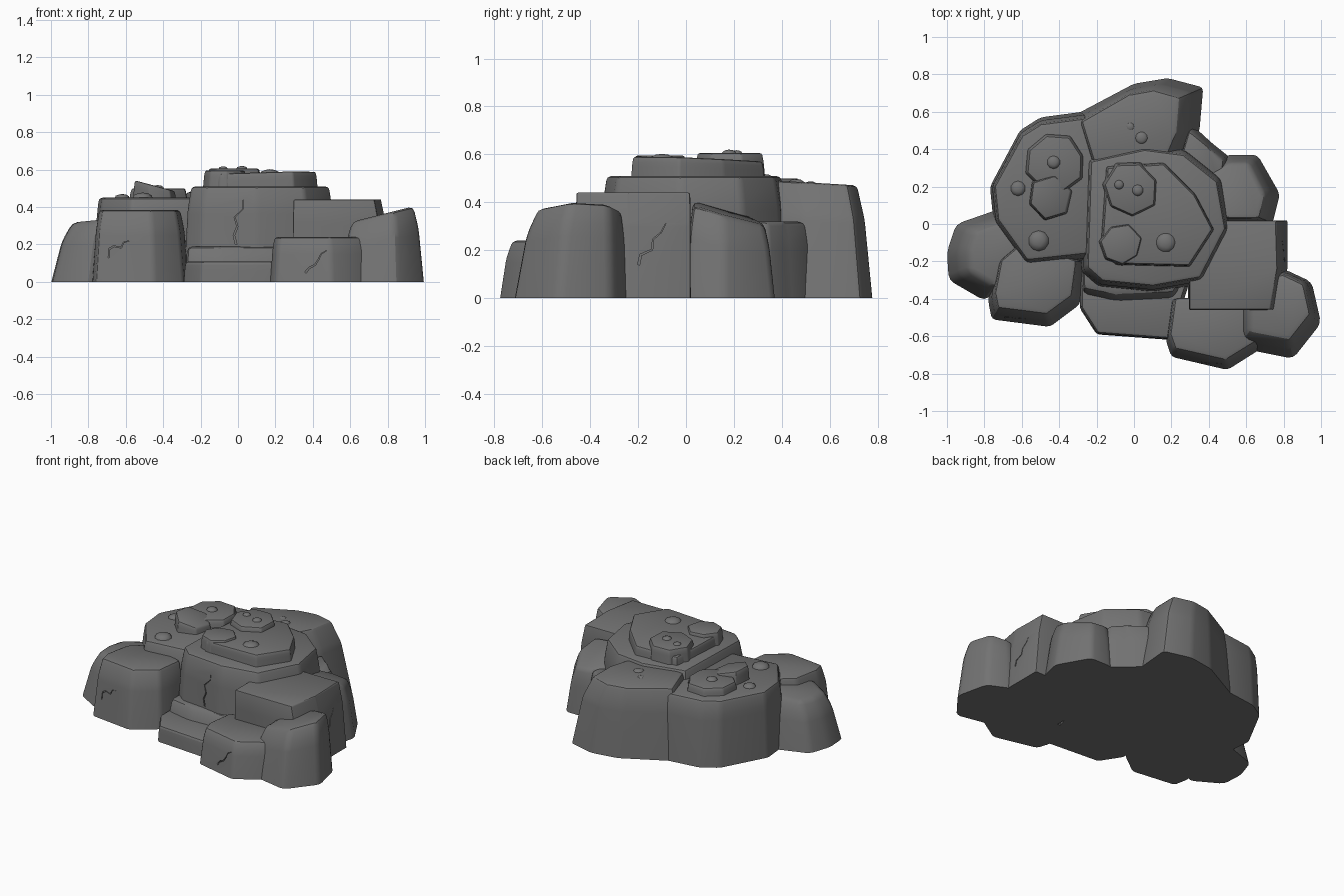
import bpy
import bmesh
import math
import random
from mathutils import Vector, Matrix

random.seed(4)

cube = bpy.data.objects.get("Cube")
if cube:
    bpy.data.objects.remove(cube, do_unlink=True)

# One plain stone colour
stone = bpy.data.materials.new("grey stone")
stone.use_nodes = True
grey = (0.17, 0.17, 0.17, 1)
stone.diffuse_color = grey
shader = stone.node_tree.nodes["Principled BSDF"]
shader.inputs["Base Color"].default_value = grey
shader.inputs["Roughness"].default_value = 0.9


def finish(name, bm):
    bmesh.ops.recalc_face_normals(bm, faces=bm.faces[:])
    mesh = bpy.data.meshes.new(name)
    bm.to_mesh(mesh)
    bm.free()
    mesh.materials.append(stone)
    obj = bpy.data.objects.new(name, mesh)
    bpy.context.collection.objects.link(obj)
    return obj


def make_active(obj):
    bpy.ops.object.select_all(action="DESELECT")
    obj.select_set(True)
    bpy.context.view_layer.objects.active = obj


def rock(name, outline, height, taper=(0.85, 0.85), shift=(0, 0), bottom=0.0,
         soft=0.02, tilt=(0, 0), shoulder=0.7):
    """Loft an outline up to a smaller top, with a shoulder and worn edges."""
    base = [Vector((x, y, 0)) for x, y in outline]
    middle = sum(base, Vector()) / len(base)
    bm = bmesh.new()
    rings = []
    for rise, part in ((0, 0), (shoulder, 0.5), (1, 1)):
        ring = []
        for point in base:
            arm = point - middle
            x = point.x + (arm.x * (taper[0] - 1) + shift[0]) * part
            y = point.y + (arm.y * (taper[1] - 1) + shift[1]) * part
            lean = (x - middle.x) * tilt[0] + (y - middle.y) * tilt[1]
            ring.append(bm.verts.new((x, y, bottom + (height - bottom + lean) * rise)))
        rings.append(ring)
    count = len(base)
    for low, high in zip(rings, rings[1:]):
        for i in range(count):
            j = (i + 1) % count
            bm.faces.new((low[i], low[j], high[j], high[i]))
    bm.faces.new(rings[0][::-1])
    bm.faces.new(rings[-1])
    floor = set(rings[0])
    worn = [e for e in bm.edges if not (e.verts[0] in floor and e.verts[1] in floor)]
    bmesh.ops.bevel(bm, geom=worn, offset=soft, segments=2, profile=0.5,
                    affect="EDGES", clamp_overlap=True)
    return finish(name, bm)


def slab(name, x, y, radius, bottom, top, sides=7, tilt=(0, 0)):
    """Flat irregular stone lying on a terrace."""
    outline = []
    for i in range(sides):
        a = math.tau * i / sides + 0.3
        r = radius * random.uniform(0.93, 1.07)
        outline.append((x + r * math.cos(a), y + r * math.sin(a)))
    return rock(name, outline, top, (0.9, 0.9), (0, 0), bottom, 0.008, tilt)


def pebble(name, x, y, z, radius):
    bm = bmesh.new()
    bmesh.ops.create_icosphere(
        bm, subdivisions=2, radius=radius,
        matrix=Matrix.Translation((x, y, z)) @ Matrix.Diagonal((1, 1, 0.5, 1)))
    return finish(name, bm)


def crack(target, start, along, out, steps=5, width=0.004):
    """Carve a jagged groove into a wall."""
    along, out = Vector(along), Vector(out).normalized()
    side = along.cross(out).normalized()
    bm = bmesh.new()
    rings = []
    for i in range(steps + 1):
        jag = random.uniform(-0.025, 0.025)
        p = Vector(start) + along * i / steps + side * jag
        w = width * (1.2 - i / steps)
        corners = (p + side * w + out * 0.06, p - side * w + out * 0.06,
                   p - side * w - out * 0.025, p + side * w - out * 0.025)
        rings.append([bm.verts.new(c) for c in corners])
    for low, high in zip(rings, rings[1:]):
        for i in range(4):
            j = (i + 1) % 4
            bm.faces.new((low[i], low[j], high[j], high[i]))
    bm.faces.new(rings[0])
    bm.faces.new(rings[-1])
    cutter = finish("crack_cutter", bm)
    mod = target.modifiers.new("crack", "BOOLEAN")
    mod.operation = "DIFFERENCE"
    mod.solver = "EXACT"
    mod.object = cutter
    # Bake the cut so the cutter can go
    make_active(target)
    bpy.ops.object.modifier_apply(modifier=mod.name)
    bpy.data.objects.remove(cutter, do_unlink=True)


# Terraces
core = rock("central_terrace", [(-.29, -.26), (-.2, -.34), (.1, -.37), (.38, -.32), (.53, -.03),
            (.48, .25), (.28, .41), (.05, .44), (-.27, .37)], .51, (.9, .9), shoulder=.75)
left = rock("left_terrace", [(-.77, .2), (-.61, .5), (-.5, .57), (-.2, .61), (-.12, .3),
            (-.22, -.2), (-.58, -.24), (-.75, 0)], .45, (.92, .9), shoulder=.75)
back = rock("back_peak", [(-.34, .57), (0, .75), (.18, .78), (.37, .73), (.35, .5),
            (.25, .28), (-.25, .3)], .48, (.74, .8), (-.05, -.02), tilt=(0, -.06))

# Boulders around the foot
side = rock("right_block", [(.29, -.46), (.78, -.46), (.82, -.24), (.82, .02), (.29, .02)],
            .44, (.88, .99), (-.03, 0), soft=.008)
corner = rock("right_front_boulder", [(.55, -.66), (.85, -.72), (1, -.53), (.95, -.31),
              (.8, -.24), (.55, -.3)], .365, (.74, .74), (0, .03), soft=.03, tilt=(.25, 0))
front = rock("front_right_boulder", [(.17, -.62), (.2, -.71), (.5, -.78), (.69, -.66),
             (.65, -.4), (.2, -.4)], .24, (.9, .88), (0, .03))
step = rock("front_step", [(-.29, -.45), (-.2, -.59), (.2, -.62), (.3, -.3), (-.29, -.25)],
            .11, (.95, .95))
front_left = rock("front_left_boulder", [(-.78, -.41), (-.76, -.51), (-.45, -.55), (-.29, -.43),
                  (-.26, -.2), (-.6, -.08), (-.74, -.2)], .385, (.84, .82), (0, .03))
rocks = [core, left, back, side, corner, front, step, front_left]
rocks.append(rock("central_foot", [(-.28, -.4), (-.1, -.45), (.22, -.43), (.3, -.2), (-.28, -.2)],
                  .19, (.97, .65), (0, .03), soft=.03, shoulder=.5))
rocks.append(rock("left_boulder", [(-1, -.15), (-.99, -.3), (-.8, -.41), (-.58, -.25),
                  (-.62, .05), (-.72, .08), (-.95, 0)], .325, (.72, .72), (.06, 0),
                  soft=.03, tilt=(.1, 0)))
rocks.append(rock("right_back_boulder", [(.4, 0), (.74, 0), (.78, .16), (.66, .37),
                  (.5, .37), (.38, .3)], .345, (.7, .8), (-.02, -.01), soft=.025,
                  tilt=(-.1, -.3)))
rocks.append(rock("right_saddle", [(.2, .2), (.5, .2), (.52, .35), (.42, .43), (.3, .54)],
                  .32, (.85, .85), (-.02, -.01), soft=.02))

# Flat stones on top
rocks.append(rock("top_slab", [(-.18, -.12), (-.1, -.22), (.3, -.23), (.43, -.03), (.33, .16),
                  (.16, .33), (-.15, .31)], .578, (.96, .96), bottom=.48, soft=.01,
                  tilt=(.03, -.03)))
rocks.append(slab("top_back_slab", -.02, .19, .16, .5, .605))
rocks.append(slab("top_front_slab", -.07, -.11, .12, .5, .595))
rocks.append(slab("left_slab", -.42, .32, .165, .42, .5, 8))
rocks.append(slab("left_tilted_slab", -.45, .14, .125, .42, .515, 6, (-.27, 0)))

# Pebbles
for x, y, z, r in ((-.43, .33, .5, .035), (-.62, .19, .45, .04), (-.51, -.09, .45, .055),
                   (.17, -.1, .575, .055), (.02, .18, .605, .03), (-.08, .21, .605, .025),
                   (.04, .46, .48, .035), (-.02, .52, .475, .025)):
    rocks.append(pebble("pebble", x, y, z, r))

# Cracks in the walls
crack(core, (-.01, -.36, .2), (.02, .03, .24), (0, -1, 0))
crack(side, (.8, -.2, .14), (-.02, .1, .18), (1, 0, 0))
crack(front, (.36, -.74, .05), (.12, -.02, .11), (0, -1, 0))
crack(front_left, (-.7, -.51, .14), (.12, -.01, .08), (0, -1, 0))

for obj in rocks:
    make_active(obj)
    bpy.ops.object.shade_smooth_by_angle(angle=math.radians(28))
